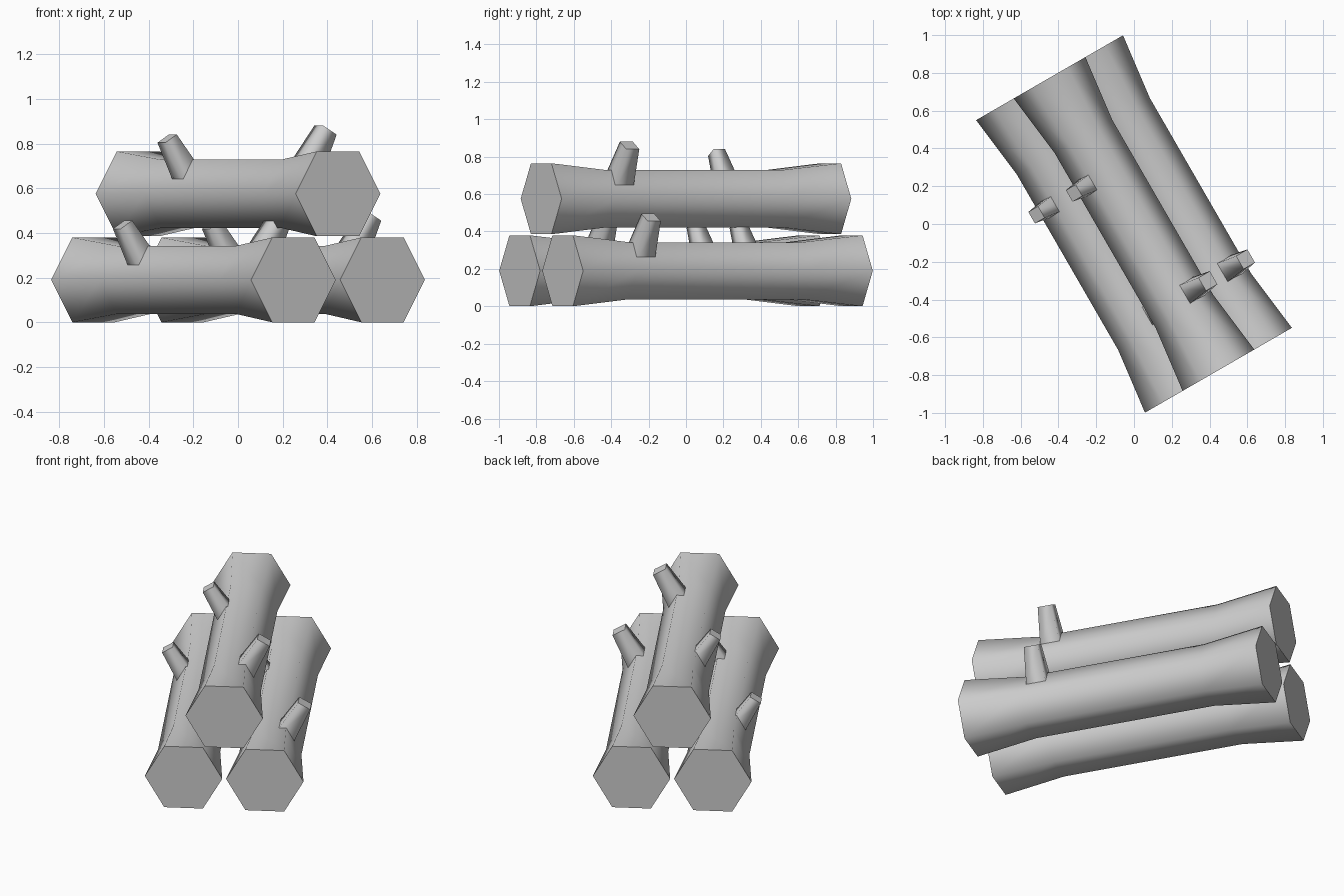
import bpy, bmesh, math
from mathutils import Vector, Matrix

if "Cube" in bpy.data.objects:
    bpy.data.objects.remove(bpy.data.objects["Cube"])

TURN = Matrix.Rotation(math.radians(30), 4, 'Z')


def loft(name, rings, matrix):
    """Skin a list of vertex rings, cap both ends, smooth the sides only."""
    bm = bmesh.new()
    loops = [[bm.verts.new(co) for co in ring] for ring in rings]
    n = len(loops[0])
    for a, b in zip(loops, loops[1:]):
        for i in range(n):
            j = (i + 1) % n
            bm.faces.new((a[i], a[j], b[j], b[i])).smooth = True
    for cap in (bm.faces.new(loops[0]), bm.faces.new(loops[-1])):
        for e in cap.edges:
            e.smooth = False
    bmesh.ops.recalc_face_normals(bm, faces=bm.faces[:])
    mesh = bpy.data.meshes.new(name)
    bm.to_mesh(mesh)
    bm.free()
    obj = bpy.data.objects.new(name, mesh)
    obj.matrix_world = matrix
    bpy.context.collection.objects.link(obj)


def hex_ring(r, y):
    return [Vector((r * math.cos(k * math.pi / 3), y, r * math.sin(k * math.pi / 3)))
            for k in range(6)]


def branch_rings(side, tip, half_tip, half_base, length, tilt):
    """Tapered square stub leaning outwards to one side of the log."""
    t = math.radians(tilt)
    axis = Vector((side * math.sin(t), 0, math.cos(t)))
    across = Vector((math.cos(t), 0, -side * math.sin(t)))
    along = Vector((0, 1, 0))
    tip = Vector(tip)
    return [[c + across * h * u + along * h * v
             for u, v in ((-1, -1), (1, -1), (1, 1), (-1, 1))]
            for c, h in ((tip - axis * length, half_base), (tip, half_tip))]


# three identical logs: two on the ground, one stacked on top
for label, x, z in (("left", -0.23, 0.19), ("right", 0.23, 0.19), ("top", 0.0, 0.575)):
    place = TURN @ Matrix.Translation((x, 0, z))
    # hexagonal log with flared ends
    loft(label + "_log", [hex_ring(r, y) for r, y in
                          ((0.219, -0.894), (0.176, -0.535), (0.176, 0.535), (0.219, 0.894))], place)
    # cut-off branches, one on each side
    loft(label + "_log_back_branch",
         branch_rings(-1, (-0.193, 0.30, 0.247), 0.035, 0.054, 0.24, 32), place)
    loft(label + "_log_front_branch",
         branch_rings(1, (0.188, -0.457, 0.285), 0.040, 0.062, 0.26, 30), place)
